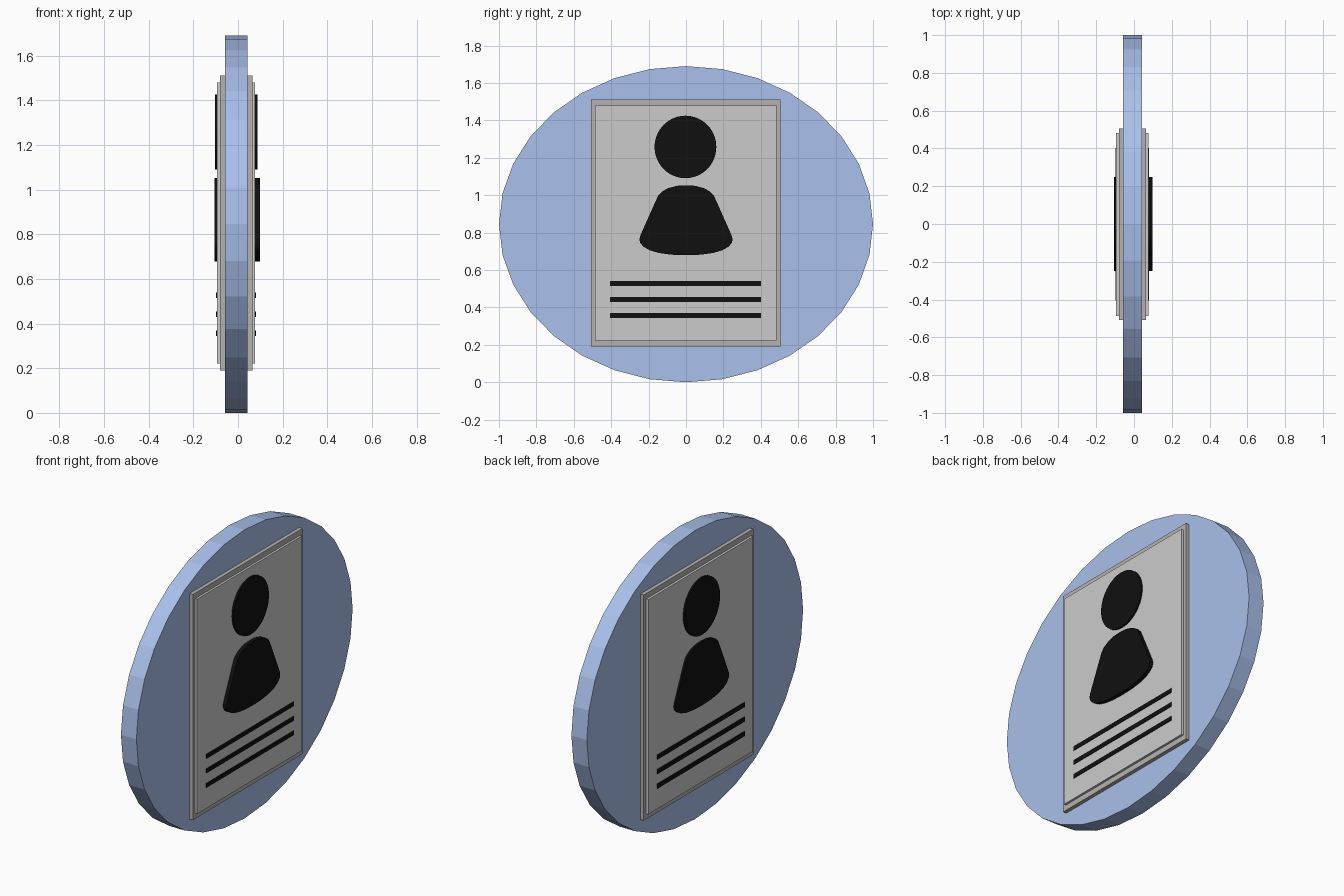
import bpy, bmesh, math

if "Cube" in bpy.data.objects:
    bpy.data.objects.remove(bpy.data.objects["Cube"])


def material(name, rgb):
    m = bpy.data.materials.new(name)
    m.diffuse_color = (*rgb, 1)
    m.use_nodes = True
    m.node_tree.nodes["Principled BSDF"].inputs["Base Color"].default_value = m.diffuse_color
    return m


BLUE = material("blue", (0.40, 0.53, 0.83))
FRAME = material("frame_grey", (0.46, 0.45, 0.44))
PAPER = material("paper_grey", (0.62, 0.64, 0.65))
BLACK = material("black", (0.005, 0.005, 0.005))


def slab(name, outline, x0, x1, mat, smooth=False):
    """Extrude a (y, z) outline along x from x0 to x1."""
    bm = bmesh.new()
    face = bm.faces.new([bm.verts.new((x0, y, z)) for y, z in outline])
    ext = bmesh.ops.extrude_face_region(bm, geom=[face], use_keep_orig=True)
    verts = [g for g in ext["geom"] if isinstance(g, bmesh.types.BMVert)]
    bmesh.ops.translate(bm, verts=verts, vec=(x1 - x0, 0, 0))
    bmesh.ops.recalc_face_normals(bm, faces=bm.faces)
    me = bpy.data.meshes.new(name)
    bm.to_mesh(me)
    bm.free()
    ob = bpy.data.objects.new(name, me)
    bpy.context.collection.objects.link(ob)
    me.materials.append(mat)
    if smooth:
        bpy.ops.object.select_all(action="DESELECT")
        ob.select_set(True)
        bpy.context.view_layer.objects.active = ob
        bpy.ops.object.shade_smooth_by_angle(angle=math.radians(35))
    return ob


def ellipse(cy, cz, ry, rz, n):
    return [(cy + ry * math.cos(math.tau * i / n), cz + rz * math.sin(math.tau * i / n))
            for i in range(n)]


def rect(y0, y1, z0, z1):
    return [(y0, z0), (y1, z0), (y1, z1), (y0, z1)]


# oval backing disc
slab("oval_disc", ellipse(0, 0.845, 1.0, 0.845, 32), -0.058, 0.042, BLUE)

# card, running through the disc so it shows on both sides
slab("card_frame", rect(-0.508, 0.505, 0.19, 1.511), -0.08, 0.064, FRAME)
slab("card_page", rect(-0.487, 0.483, 0.222, 1.479), -0.094, 0.077, PAPER)

# portrait head
slab("portrait_head", ellipse(-0.003, 1.258, 0.165, 0.167, 64), -0.103, 0.087, BLACK, True)

# portrait shoulders: half outline, mirrored across y = 0
half = [(0, 1.053), (0.05, 1.05), (0.095, 1.038), (0.128, 1.02), (0.147, 1.0), (0.158, 0.978),
        (0.244, 0.785), (0.249, 0.765), (0.245, 0.745), (0.228, 0.725), (0.195, 0.706),
        (0.145, 0.691), (0.08, 0.682), (0, 0.679)]
slab("portrait_shoulders", half + [(-y, z) for y, z in half[-2:0:-1]], -0.105, 0.099, BLACK, True)

# ruled lines below the portrait
for i, z in enumerate((0.527, 0.442, 0.357)):
    slab(f"text_line_{i + 1}", rect(-0.405, 0.402, z - 0.013, z + 0.013), -0.099, 0.08, BLACK)
